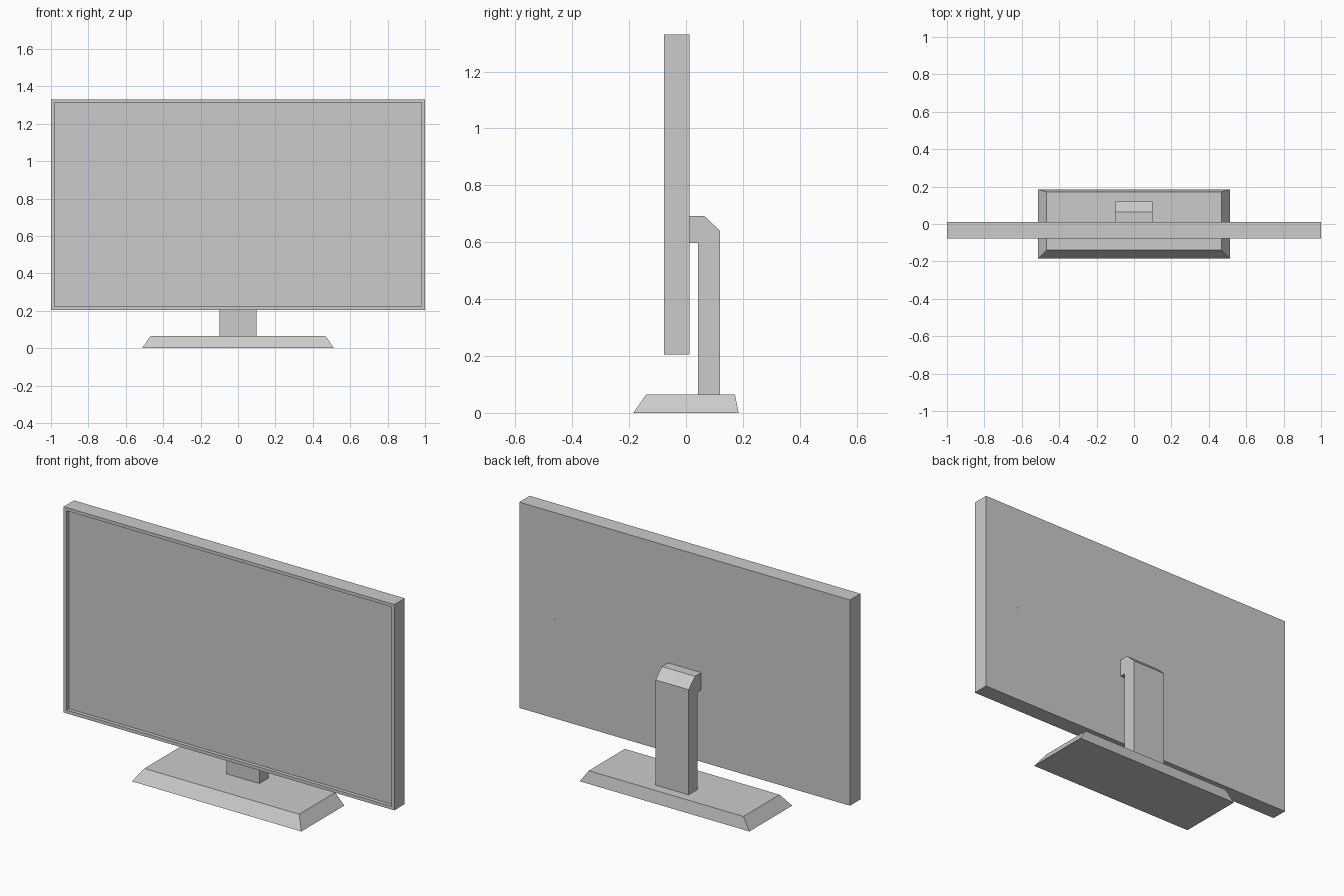
import bpy, bmesh
from mathutils import Vector as V

if "Cube" in bpy.data.objects:
    bpy.data.objects.remove(bpy.data.objects["Cube"])

YF, YB, ZB, ZT = -0.078, 0.012, 0.205, 1.33   # panel front, back, bottom, top
YS = -0.058                                   # recessed screen surface


def plane(a, b, c, inside):
    """Plane through three points, normal pointing away from the inside point."""
    a, b, c = V(a), V(b), V(c)
    n = (b - a).cross(c - a).normalized()
    if n.dot(V(inside) - a) > 0:
        n = -n
    return a, n


def flip(p):
    return p[0], -p[1]


def make(name, build, cuts=()):
    """Build a solid and keep only the piece behind every cutting plane."""
    bm = bmesh.new()
    build(bm)
    for co, no in cuts:
        geom = bm.verts[:] + bm.edges[:] + bm.faces[:]
        bmesh.ops.bisect_plane(bm, geom=geom, plane_co=co, plane_no=no,
                               dist=1e-5, clear_outer=True)
        rim = [e for e in bm.edges if e.is_boundary]
        if rim:
            bmesh.ops.holes_fill(bm, edges=rim, sides=0)
    bmesh.ops.recalc_face_normals(bm, faces=bm.faces[:])
    me = bpy.data.meshes.new(name)
    bm.to_mesh(me)
    bm.free()
    ob = bpy.data.objects.new(name, me)
    bpy.context.collection.objects.link(ob)
    return ob


def panel(bm):
    # Flat box with the screen inset behind a thin bezel
    bmesh.ops.create_cube(bm, size=1)
    for v in bm.verts:
        v.co = V((v.co.x * 2, YB if v.co.y > 0 else YF, ZT if v.co.z > 0 else ZB))
    bm.normal_update()
    front = min(bm.faces, key=lambda f: f.normal.y)
    bmesh.ops.inset_region(bm, faces=[front], thickness=0.025)
    for v in front.verts:
        v.co.y = YF
    ext = bmesh.ops.extrude_discrete_faces(bm, faces=[front])
    for v in ext["faces"][0].verts:
        v.co.y = YS


def base(bm):
    # Low plinth with sloping sides
    bmesh.ops.create_cube(bm, size=2)
    for v in bm.verts:
        x, y, z = v.co
        if z > 0:
            v.co = V((x * 0.468, 0.172 if y > 0 else -0.14, 0.065))
        else:
            v.co = V((x * 0.513, y * 0.185, 0))


def column(bm):
    # Hooked side profile extruded across x
    prof = [(0.042, 0.065), (0.12, 0.065), (0.12, 0.64), (0.065, 0.692),
            (YB, 0.692), (YB, 0.597), (0.042, 0.597)]
    face = bm.faces.new([bm.verts.new((-0.1, y, z)) for y, z in prof])
    ext = bmesh.ops.extrude_face_region(bm, geom=[face])
    bmesh.ops.translate(bm, vec=(0.2, 0, 0),
                        verts=[g for g in ext["geom"] if isinstance(g, bmesh.types.BMVert)])


# Crack planes: L crosses panel and base, the others meet on the right
hub = (0.70, YS, 0.74)
mid = (0, -0.03, 0.7)
L = plane((-0.28, -0.185, 0), (-0.51, 0.185, 0), (-0.305, YF, ZT), mid)
AB = plane((-0.18, YF, ZT), (-0.27, YB, ZT), hub, mid)
BC = plane((0.14, YF, ZT), (0.257, YB, ZT), hub, mid)
AD = plane((0.575, YF, ZB), (0.595, YB, ZB), hub, mid)
CD = plane((1, YF, 0.765), (1, YB, 0.765), hub, (0.9, 0, 0.3))
BD = plane((0.704, YB, 0.69), (0.795, YB, 0.75), hub, (0.9, 0, 0.3))

# Screen shards
make("screen_left", panel, [flip(L)])
make("screen_middle", panel, [L, AB, AD])
make("screen_wedge", panel, [flip(AB), BC, flip(BD)])
make("screen_upper_right", panel, [flip(BC), flip(CD)])
make("screen_lower_right", panel, [flip(AD), CD, BD])

# Stand
make("base_left", base, [flip(L)])
make("base_right", base, [L])
make("stand_column", column)
